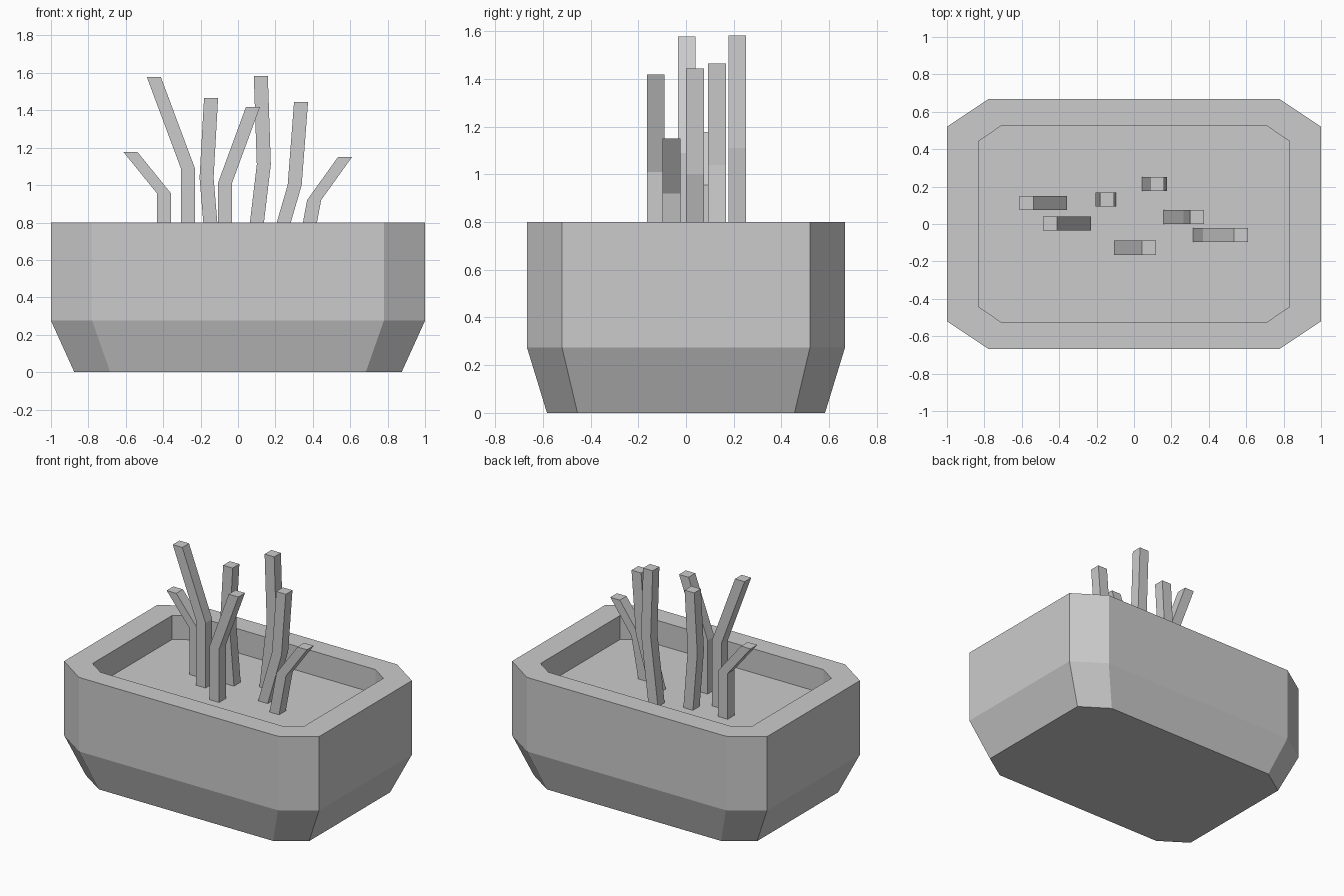
import bpy, bmesh

if "Cube" in bpy.data.objects:
    bpy.data.objects.remove(bpy.data.objects["Cube"])


def loft(name, rings):
    """Skin a stack of equal-sized rings and cap both ends."""
    bm = bmesh.new()
    loops = [[bm.verts.new(p) for p in ring] for ring in rings]
    n = len(loops[0])
    for a, b in zip(loops, loops[1:]):
        for i in range(n):
            j = (i + 1) % n
            bm.faces.new((a[i], a[j], b[j], b[i]))
    bm.faces.new(loops[0][::-1])
    bm.faces.new(loops[-1])
    bmesh.ops.recalc_face_normals(bm, faces=bm.faces[:])
    mesh = bpy.data.meshes.new(name)
    bm.to_mesh(mesh)
    bm.free()
    obj = bpy.data.objects.new(name, mesh)
    bpy.context.collection.objects.link(obj)
    return obj


def octagon(x, y, cx, cy, z):
    """Rectangle of half size x, y with corners cut back to cx, cy."""
    return [(x, -cy, z), (x, cy, z), (cx, y, z), (-cx, y, z),
            (-x, cy, z), (-x, -cy, z), (-cx, -y, z), (cx, -y, z)]


def square(x, y, z, h=0.0375):
    return [(x - h, y - h, z), (x + h, y - h, z),
            (x + h, y + h, z), (x - h, y + h, z)]


SOIL = 0.63

# Planter: tapered foot, straight walls, flat rim, recessed soil
loft("planter", [
    octagon(0.875, 0.583, 0.683, 0.455, 0.0),
    octagon(1.0, 0.667, 0.78, 0.52, 0.275),
    octagon(1.0, 0.667, 0.78, 0.52, 0.8),
    octagon(0.83, 0.523, 0.712, 0.444, 0.8),
    octagon(0.83, 0.523, 0.712, 0.444, SOIL),
])

# Stems: y, base x, (bend x, z), (tip x, z)
stems = [
    (0.113, -0.395, (-0.395, 0.955), (-0.575, 1.177)),
    (0.003, -0.268, (-0.268, 1.09), (-0.450, 1.578)),
    (0.130, -0.134, (-0.168, 1.04), (-0.144, 1.465)),
    (-0.127, -0.070, (-0.070, 1.01), (0.080, 1.418)),
    (0.215, 0.081, (0.138, 1.11), (0.122, 1.583)),
    (0.038, 0.195, (0.303, 1.00), (0.337, 1.443)),
    (-0.060, 0.353, (0.407, 0.92), (0.572, 1.15)),
]
for i, (y, x, bend, tip) in enumerate(stems, 1):
    loft(f"stem_{i}", [square(x, y, SOIL),
                       square(bend[0], y, bend[1]),
                       square(tip[0], y, tip[1])])
